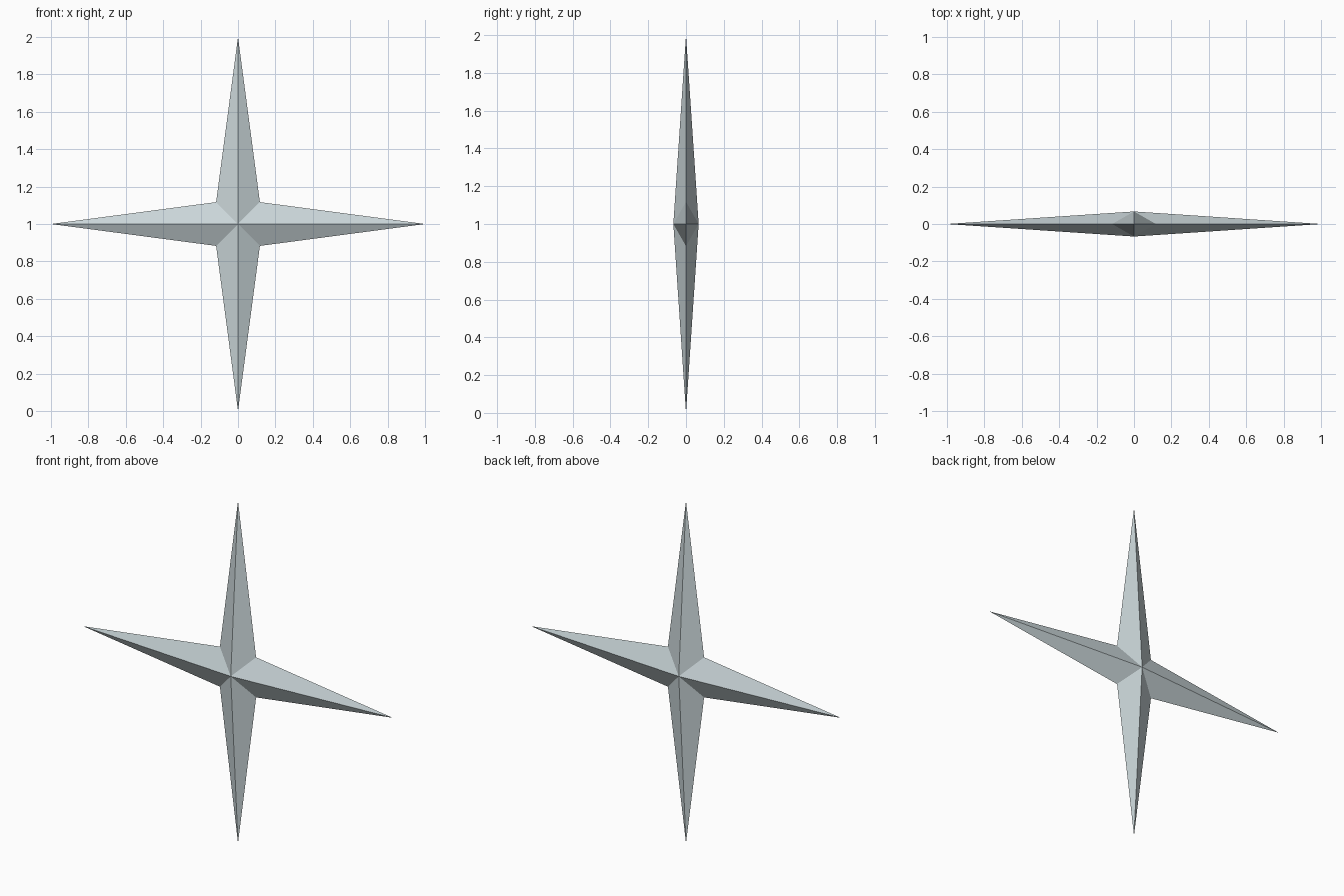
import bpy, bmesh, math

if "Cube" in bpy.data.objects:
    bpy.data.objects.remove(bpy.data.objects["Cube"])

TIP, NOTCH, DEPTH, CENTRE = 1.0, 0.117 * math.sqrt(2), 0.067, 1.0

# Pale blue-grey finish
mat = bpy.data.materials.new("pale_grey")
mat.diffuse_color = (0.59, 0.67, 0.69, 1.0)
mat.use_nodes = True
mat.node_tree.nodes["Principled BSDF"].inputs["Base Color"].default_value = mat.diffuse_color

# Four-pointed star: outline alternating tips and notches, raised front and back
bm = bmesh.new()
rim = []
for i in range(8):
    r = TIP if i % 2 == 0 else NOTCH
    a = i * math.pi / 4
    rim.append(bm.verts.new((r * math.cos(a), 0, CENTRE + r * math.sin(a))))
for y in (-DEPTH, DEPTH):
    apex = bm.verts.new((0, y, CENTRE))
    for i in range(8):
        bm.faces.new((apex, rim[i], rim[(i + 1) % 8]))
bmesh.ops.recalc_face_normals(bm, faces=bm.faces)

mesh = bpy.data.meshes.new("four_point_star")
bm.to_mesh(mesh)
bm.free()
mesh.materials.append(mat)
star = bpy.data.objects.new("four_point_star", mesh)
bpy.context.collection.objects.link(star)
